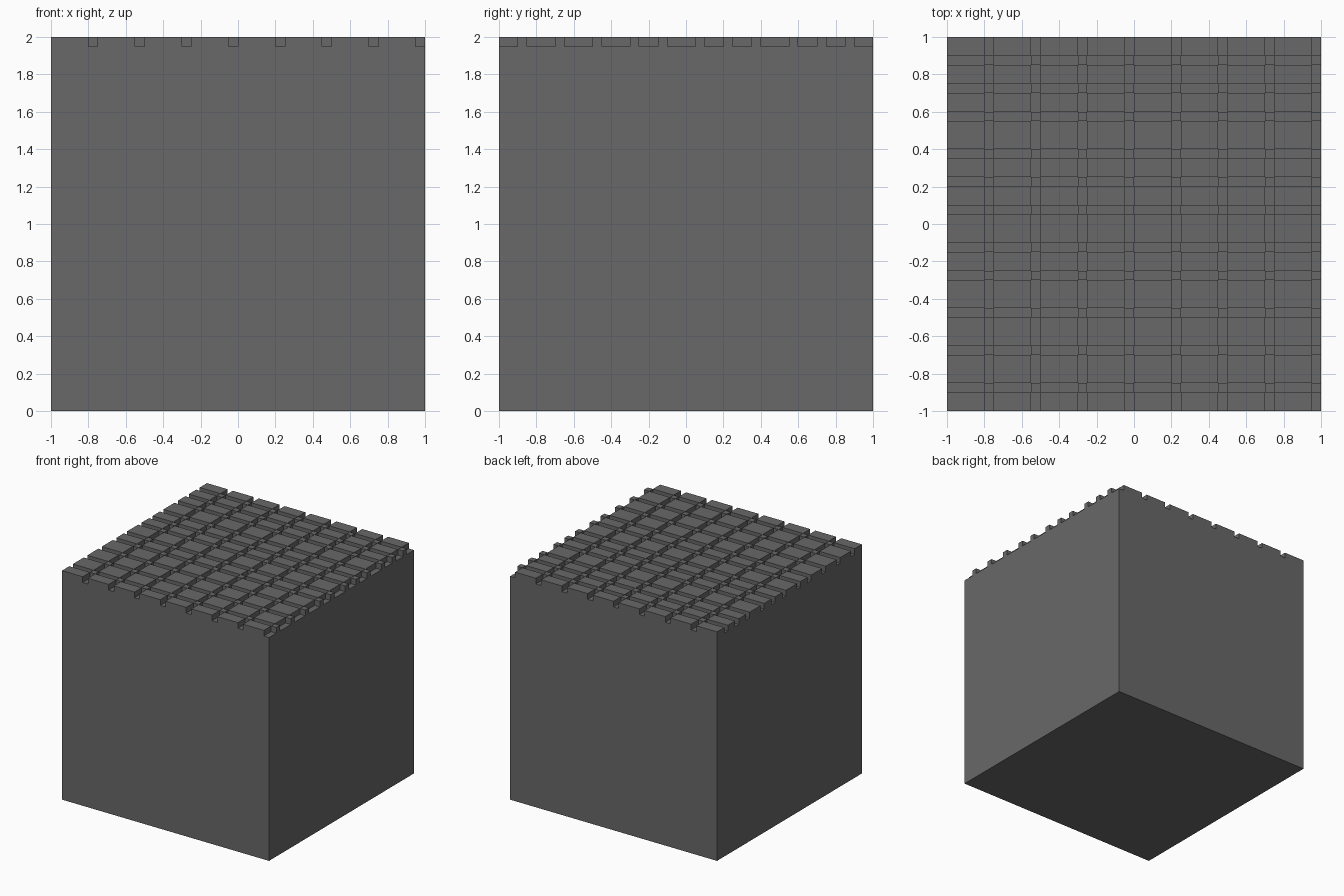
import bpy
import bmesh

if "Cube" in bpy.data.objects:
    bpy.data.objects.remove(bpy.data.objects["Cube"])

SIZE, DEPTH, GROOVE = 2.0, 0.05, 0.05
# Lower edges of the grooves along each axis
X_GROOVES = [-0.80 + 0.25 * i for i in range(8)]
Y_GROOVES = [-0.90, -0.70, -0.50, -0.30, -0.15, 0.05, 0.20, 0.35, 0.55, 0.70, 0.85]


def cuts(starts):
    """All grid lines on one axis, including the block's outer edges."""
    return sorted({-1.0, 1.0} | {round(s + d, 3) for s in starts for d in (0, GROOVE)})


def in_groove(value, starts):
    return any(s < value < s + GROOVE for s in starts)


stone = bpy.data.materials.new("dark grey")
stone.diffuse_color = (0.138, 0.138, 0.138, 1)
stone.use_nodes = True
stone.node_tree.nodes["Principled BSDF"].inputs["Base Color"].default_value = stone.diffuse_color

xs, ys = cuts(X_GROOVES), cuts(Y_GROOVES)
bm = bmesh.new()

# Grid of top cells at groove-floor height
grid = [[bm.verts.new((x, y, SIZE - DEPTH)) for y in ys] for x in xs]
for i in range(len(xs) - 1):
    for j in range(len(ys) - 1):
        bm.faces.new((grid[i][j], grid[i + 1][j], grid[i + 1][j + 1], grid[i][j + 1]))

# Border walls and underside
rim = [e for e in bm.edges if e.is_boundary]
ext = bmesh.ops.extrude_edge_only(bm, edges=rim)["geom"]
for v in (g for g in ext if isinstance(g, bmesh.types.BMVert)):
    v.co.z = 0
bmesh.ops.contextual_create(bm, geom=[g for g in ext if isinstance(g, bmesh.types.BMEdge)
                                      and all(v.co.z == 0 for v in g.verts)])
bmesh.ops.recalc_face_normals(bm, faces=bm.faces)

# Raise the tiles, and the plugs where two grooves cross
raised = []
for f in bm.faces:
    c = f.calc_center_median()
    if f.normal.z > 0.5 and in_groove(c.x, X_GROOVES) == in_groove(c.y, Y_GROOVES):
        raised.append(f)
for f in raised:
    top = bmesh.ops.extrude_discrete_faces(bm, faces=[f])["faces"][0]
    for v in top.verts:
        v.co.z = SIZE

bmesh.ops.dissolve_limit(bm, angle_limit=0.001, verts=bm.verts, edges=bm.edges)
mesh = bpy.data.meshes.new("grooved_block")
bm.to_mesh(mesh)
bm.free()
mesh.materials.append(stone)
bpy.context.collection.objects.link(bpy.data.objects.new("grooved_block", mesh))
